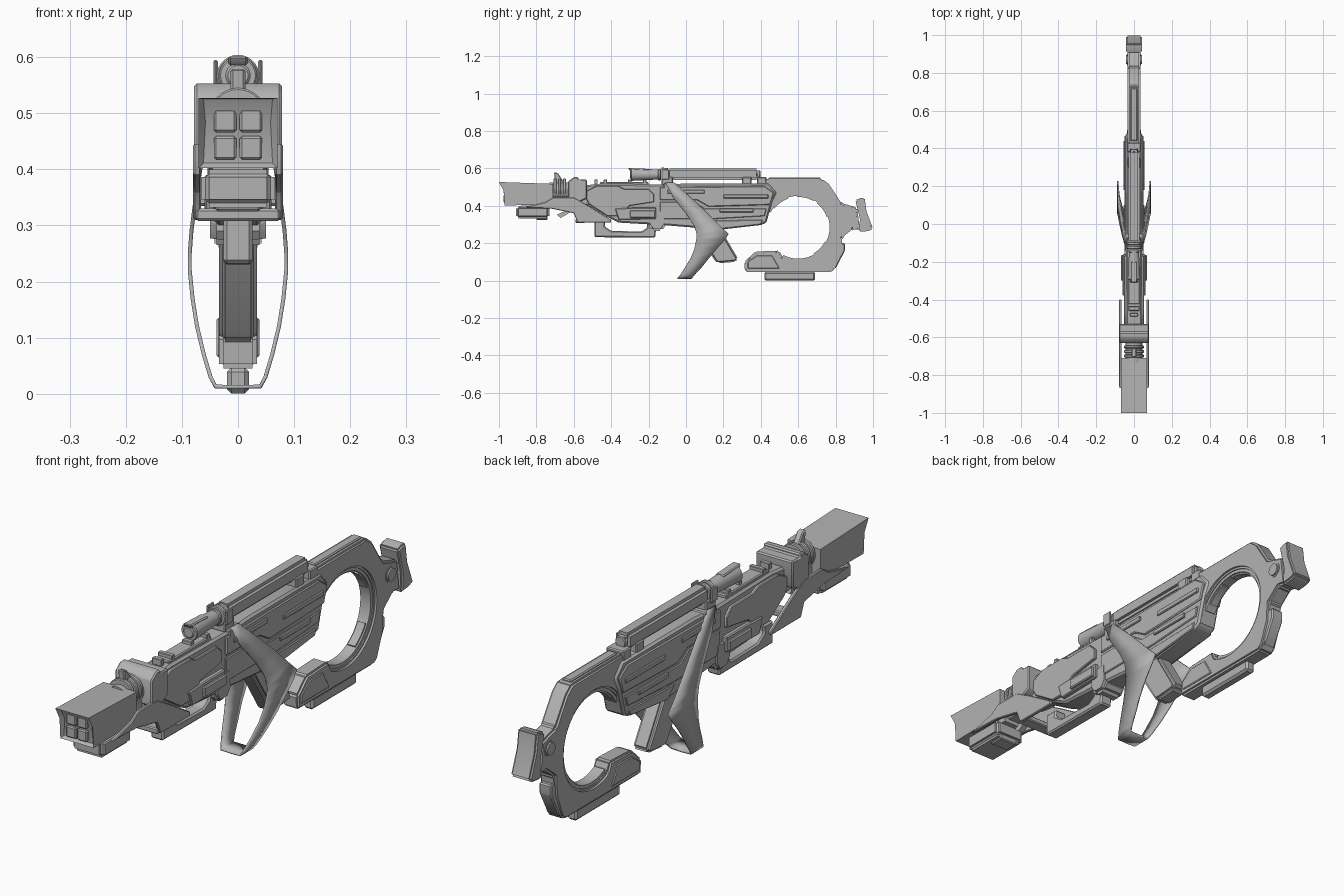
import bpy, bmesh, math
from mathutils import Matrix

if "Cube" in bpy.data.objects:
    bpy.data.objects.remove(bpy.data.objects["Cube"])

grey = bpy.data.materials.new("gunmetal_grey")
grey.diffuse_color = (0.45, 0.45, 0.45, 1)
grey.use_nodes = True
grey.node_tree.nodes["Principled BSDF"].inputs["Base Color"].default_value = grey.diffuse_color


def finish(name, bm, bevel=0.0, seg=1, angle=32):
    bmesh.ops.recalc_face_normals(bm, faces=bm.faces[:])
    if bevel:
        edges = [e for e in bm.edges if e.is_manifold and e.calc_face_angle(0) > math.radians(25)]
        bmesh.ops.bevel(bm, geom=edges, offset=bevel, segments=seg, affect='EDGES', clamp_overlap=True)
    me = bpy.data.meshes.new(name)
    bm.to_mesh(me)
    bm.free()
    for p in me.polygons:
        p.use_smooth = True
    me.set_sharp_from_angle(angle=math.radians(angle))
    me.materials.append(grey)
    ob = bpy.data.objects.new(name, me)
    bpy.context.collection.objects.link(ob)
    return ob


def profile(name, pts, x0, x1=None, bevel=0.0, seg=1):
    """Side profile (y, z) extruded across x; x0 alone = centred, x0..x1 = plate on both sides."""
    bm = bmesh.new()
    spans = [(-x0, x0)] if x1 is None else [(x0, x1), (-x1, -x0)]
    for a, b in spans:
        f = bm.faces.new([bm.verts.new((a, y, z)) for y, z in pts])
        ext = bmesh.ops.extrude_face_region(bm, geom=[f])['geom']
        for v in ext:
            if isinstance(v, bmesh.types.BMVert):
                v.co.x = b
    return finish(name, bm, bevel, seg)


def box(name, y0, y1, z0, z1, x0, x1=None, bevel=0.0, seg=1):
    return profile(name, [(y0, z0), (y1, z0), (y1, z1), (y0, z1)], x0, x1, bevel, seg)


def tube(name, y0, y1, z, r0, r1=None, n=32, x=0, bevel=0.0):
    """Round part along y."""
    bm = bmesh.new()
    m = Matrix.Translation((x, (y0 + y1) / 2, z)) @ Matrix.Rotation(-math.pi / 2, 4, 'X')
    bmesh.ops.create_cone(bm, cap_ends=True, segments=n, radius1=r0,
                          radius2=r0 if r1 is None else r1, depth=y1 - y0, matrix=m)
    return finish(name, bm, bevel)


def arc(cy, cz, r, a0, a1, n):
    return [(cy + r * math.cos(math.radians(a0 + (a1 - a0) * i / n)),
             cz + r * math.sin(math.radians(a0 + (a1 - a0) * i / n))) for i in range(n + 1)]


# muzzle shroud with overhanging top lip and recessed front
bm = bmesh.new()
side = [(-1, .527), (-.71, .517), (-.71, .405), (-.97, .402), (-.975, .48)]
f = bm.faces.new([bm.verts.new((-.07, y, z)) for y, z in side])
for v in bmesh.ops.extrude_face_region(bm, geom=[f])['geom']:
    if isinstance(v, bmesh.types.BMVert):
        v.co.x = .07
bmesh.ops.recalc_face_normals(bm, faces=bm.faces[:])
front = [f for f in bm.faces if f.normal.y < -.7]
bmesh.ops.inset_region(bm, faces=front, thickness=.012, depth=-.012)
finish("muzzle_shroud", bm)

# four emitter panels in the muzzle
for i, x in enumerate((-.023, .023)):
    for j, z in enumerate((.438, .487)):
        p = box(f"emitter_panel_{i}{j}", -.975, -.955, z - .021, z + .021, .02, bevel=.004)
        p.location.x = x

# block under the muzzle
box("under_muzzle_block", -.91, -.73, .332, .4, .066, bevel=.014, seg=3)
box("under_muzzle_foot", -.8, -.74, .325, .35, .04, bevel=.004)
box("under_muzzle_rail", -.88, -.71, .385, .41, .045)
profile("small_lever", [(-.69, .352), (-.62, .385), (-.61, .37), (-.67, .335)], .012)

# neck and sight fin
tube("muzzle_neck", -.73, -.6, .48, .045)
for k in range(3):
    tube(f"neck_ring_{k}", -.708 + k * .025, -.692 + k * .025, .493, .052, bevel=.003)
profile("sight_fin", [(-.705, .58), (-.685, .575), (-.655, .53), (-.645, .5), (-.7, .5)], .013, bevel=.004)
box("lower_barrel", -.73, -.5, .4, .455, .035, bevel=.01)

# clamp block and its side arms
profile("clamp_block", [(-.63, .53), (-.6, .553), (-.575, .553), (-.575, .54), (-.53, .54), (-.53, .44),
                        (-.57, .42), (-.63, .43)], .078, bevel=.005)
profile("side_arm", [(-.87, .39), (-.75, .42), (-.71, .445), (-.6, .445), (-.52, .40), (-.4, .325), (-.4, .31),
                     (-.58, .31), (-.6, .36), (-.72, .385)], .066, .08, bevel=.003)
box("arm_crossbar", -.59, -.54, .308, .33, .075, bevel=.004)

# main receiver
profile("receiver", [(-.63, .505), (-.53, .51), (-.46, .518), (-.1, .512), (.0, .52), (.44, .52), (.485, .47),
                     (.46, .42), (.43, .31), (.4, .297), (.18, .272), (-.1, .295), (-.36, .31), (-.42, .34),
                     (-.52, .40), (-.63, .41)], .042, bevel=.008)
profile("front_side_panel", [(-.55, .47), (-.48, .505), (-.36, .505), (-.33, .49), (-.2, .49), (-.17, .46), (-.17, .42),
                             (-.3, .40), (-.36, .345), (-.42, .345), (-.52, .41)], .04, .054, bevel=.003)
profile("lower_side_panel", [(-.38, .385), (-.28, .39), (-.16, .39), (-.16, .33), (-.36, .325)], .04, .06, bevel=.004)
box("wide_side_plate", -.3, -.165, .335, .375, .055, .07, bevel=.004)
box("top_rail", -.46, -.2, .505, .527, .03, bevel=.004)
for i, y in enumerate((-.49, -.44, -.31, -.23)):
    box(f"rail_tab_{i}", y, y + .018, .515, .54, .02 + .01 * (i % 2), bevel=.002)
profile("upper_side_panel", [(-.14, .5), (.42, .505), (.47, .47), (.45, .405), (.12, .395), (.06, .43), (-.14, .43)],
        .04, .05, bevel=.004)
profile("mid_side_panel", [(-.14, .42), (.05, .42), (.1, .385), (.43, .385), (.42, .345), (.16, .33), (-.14, .33)],
        .04, .048, bevel=.003)
for i, (y0, y1, z) in enumerate(((.2, .44, .44), (.18, .36, .365), (-.1, .1, .465))):
    box(f"side_strip_{i}", y0, y1, z, z + .02, .046, .056, bevel=.003)
profile("belly_strip", [(.13, .32), (.41, .325), (.4, .3), (.17, .275)], .03, .046, bevel=.003)
profile("receiver_tail", [(.4, .5), (.48, .47), (.455, .40), (.43, .31), (.36, .31)], .036, bevel=.006)

# forward handle
profile("forward_handle", [(-.49, .32), (-.49, .232), (-.165, .23), (-.155, .32), (-.205, .32), (-.21, .28),
                           (-.24, .262), (-.4, .266), (-.435, .29), (-.43, .32)], .026, bevel=.006)
profile("pod", [(-.2, .38), (-.11, .38), (-.105, .3), (-.13, .265), (-.18, .265), (-.205, .3)], .05, bevel=.012, seg=2)

# slanted pistol grip
profile("pistol_grip", [(.02, .32), (.17, .3), (.28, .115), (.265, .1), (.17, .092), (.155, .105)],
        .034, bevel=.014, seg=3)

# curved guard: rows of (z, front y, back y, x) joined left to right under the gun
rows = [(.525, -.11, -.065, .046), (.44, -.065, .03, .06), (.36, .0, .115, .074), (.29, .045, .185, .083),
        (.25, .056, .228, .086), (.22, .055, .21, .086), (.17, .045, .165, .081), (.12, .025, .123, .073),
        (.07, -.005, .083, .061), (.03, -.03, .045, .049), (.013, -.045, .03, .04)]
path = [(-x, a, b, z) for z, a, b, x in rows] + [(0, -.045, .03, .012)] + [(x, a, b, z) for z, a, b, x in rows[::-1]]
bm = bmesh.new()
strip = [(bm.verts.new((x, a, z)), bm.verts.new((x, b, z))) for x, a, b, z in path]
for (a, b), (c, d) in zip(strip, strip[1:]):
    bm.faces.new((a, b, d, c))
guard = finish("curved_guard", bm, angle=50)
mod = guard.modifiers.new("thickness", 'SOLIDIFY')
mod.thickness = .007
mod.offset = 0
box("guard_mount", -.12, -.05, .49, .52, .05, bevel=.004)

# scope
profile("scope_hood_lip", [(-.31, .602), (-.2, .597), (-.2, .585), (-.3, .585)], .017, bevel=.004)
tube("scope_hood", -.295, -.14, .567, .034, .026, bevel=.003)
tube("scope_lens", -.3, -.28, .567, .022, bevel=.004)
for i, (y0, y1, r) in enumerate(((-.15, -.135, .03), (-.132, -.115, .038), (-.112, -.095, .036))):
    tube(f"scope_ring_{i}", y0, y1, .566, r, bevel=.003)
box("scope_body", -.1, .39, .538, .6, .03, bevel=.012, seg=2)
tube("scope_eyepiece", .38, .397, .567, .022, bevel=.003)
box("scope_clip", -.13, -.09, .54, .595, .036, .044, bevel=.003)
for i, (y0, y1) in enumerate(((-.13, -.07), (.3, .35), (.38, .43))):
    box(f"scope_mount_{i}", y0, y1, .51, .553, .036, bevel=.004)

# ring stock: outer outline plus open round cut-out
outer = [(.37, .50), (.4, .53), (.43, .543), (.73, .543), (.765, .515), (.83, .415), (.915, .39), (.93, .27),
         (.89, .275), (.835, .23), (.83, .15), (.795, .06), (.775, .045), (.315, .045), (.312, .1),
         (.37, .155), (.5, .16)]
profile("ring_stock", outer + arc(.6, .285, .18, -118, 152, 40), .034, bevel=.008, seg=2)
profile("ring_liner", arc(.6, .285, .186, -118, 152, 40) + arc(.6, .285, .168, 152, -118, 40), .022)
for i, a in enumerate((-60, 20, 60, 110)):
    profile(f"liner_pad_{i}", arc(.6, .285, .18, a, a + 32, 8) + arc(.6, .285, .162, a + 32, a, 8), .016)
box("stock_foot", .42, .69, .003, .05, .02, bevel=.008)
bpy.data.objects["stock_foot"].location.z = -.003
profile("stock_lower_shell", [(.33, .065), (.33, .1), (.38, .135), (.46, .135), (.5, .065)], .03, .038, bevel=.003)
profile("stock_heel_block", [(.77, .06), (.8, .065), (.85, .16), (.85, .2), (.82, .2)], .026, bevel=.005)
box("stock_top_cap", .44, .72, .535, .55, .018, bevel=.004)

# pivot button and shoulder pad
bm = bmesh.new()
bmesh.ops.create_cone(bm, cap_ends=True, segments=32, radius1=.03, radius2=.03, depth=.084,
                      matrix=Matrix.Translation((0, .87, .352)) @ Matrix.Rotation(math.pi / 2, 4, 'Y'))
finish("pivot_button", bm, .006, 2)
profile("shoulder_pad", [(.905, .43), (.93, .44), (.955, .443), (.965, .37), (1, .278), (.975, .265), (.925, .26),
                         (.93, .33)], .042, bevel=.007, seg=2)
